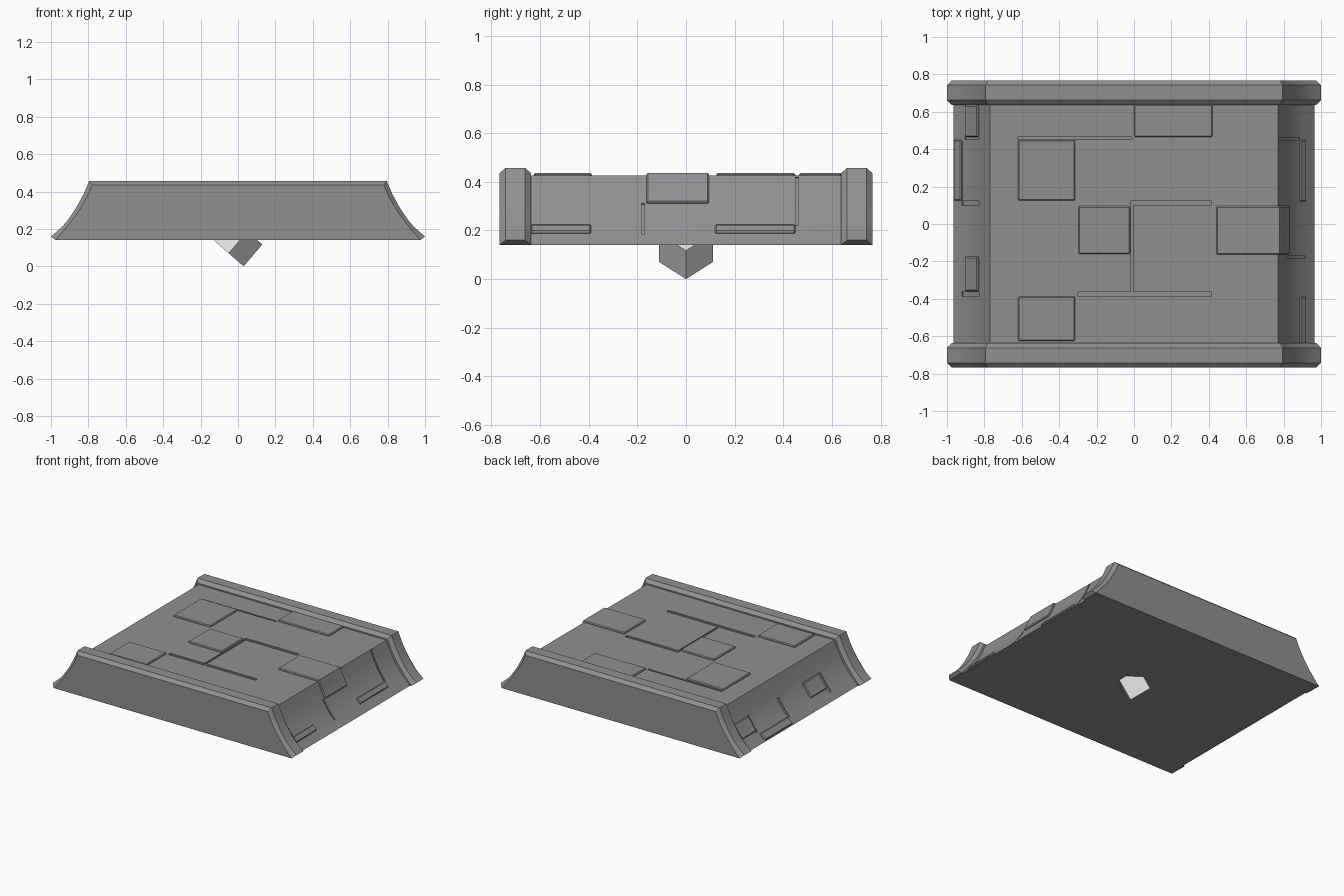
import bpy, bmesh, math
from mathutils import Vector

if "Cube" in bpy.data.objects:
    bpy.data.objects.remove(bpy.data.objects["Cube"])


def material(name, rgb):
    m = bpy.data.materials.new(name)
    m.diffuse_color = (*rgb, 1)
    m.use_nodes = True
    m.node_tree.nodes["Principled BSDF"].inputs["Base Color"].default_value = m.diffuse_color
    return m


STONE = material("stone grey", (0.285, 0.277, 0.285))
PALE = material("pale grey", (0.8, 0.8, 0.8))

# Half profiles (x, z), from the top edge down the flared side
BODY = [(0.77, 0.425), (0.80, 0.355), (0.835, 0.29), (0.88, 0.225), (0.92, 0.183), (0.965, 0.14)]
RIB_IN = [(0.78, 0.435), (0.808, 0.37), (0.848, 0.30), (0.895, 0.235), (0.93, 0.193), (0.975, 0.14), (0.975, 0.14)]
RIB_OUT = [(0.795, 0.457), (0.826, 0.385), (0.867, 0.31), (0.915, 0.24), (0.95, 0.203), (1.0, 0.16), (0.975, 0.14)]


def loft(name, sections, mat=STONE):
    """Join rings of (x, z) points given as (y, ring) and cap both ends."""
    bm = bmesh.new()
    rings = [[bm.verts.new((x, y, z)) for x, z in ring] for y, ring in sections]
    n = len(rings[0])
    for a, b in zip(rings, rings[1:]):
        for i in range(n):
            j = (i + 1) % n
            bm.faces.new((a[i], a[j], b[j], b[i]))
    bm.faces.new(rings[0])
    bm.faces.new(rings[-1])
    bmesh.ops.remove_doubles(bm, verts=bm.verts, dist=1e-5)
    bmesh.ops.recalc_face_normals(bm, faces=bm.faces)
    me = bpy.data.meshes.new(name)
    bm.to_mesh(me)
    bm.free()
    me.materials.append(mat)
    ob = bpy.data.objects.new(name, me)
    bpy.context.collection.objects.link(ob)
    return ob


def closed(half):
    return [(-x, z) for x, z in reversed(half)] + list(half)


def smooth(ob):
    bpy.ops.object.select_all(action='DESELECT')
    ob.select_set(True)
    bpy.context.view_layer.objects.active = ob
    bpy.ops.object.shade_smooth_by_angle(angle=math.radians(25))


def side_x(z):
    for (xa, za), (xb, zb) in zip(BODY, BODY[1:]):
        if zb <= z <= za:
            return xa + (xb - xa) * (za - z) / (za - zb)
    return BODY[-1][0]


def side_path(z0, z1):
    """Points down the flared side between two heights."""
    zs = [z1] + [z for _, z in BODY if z0 + 0.004 < z < z1 - 0.004] + [z0]
    return [(side_x(z), z) for z in zs]


def top_path(x0, x1):
    return [(x0, 0.425), (x1, 0.425)]


def slab(name, path, y0, y1, out=0.011, inn=0.012, side=1):
    """Thick patch following a path on the body surface."""
    pts = [Vector(p) for p in path]
    outer, inner = [], []
    for i, p in enumerate(pts):
        segs = [(b - a).normalized() for a, b in zip(pts, pts[1:])]
        near = segs[max(i - 1, 0):i + 1]
        ns = [Vector((-d.y, d.x)) for d in near]
        n = sum(ns, Vector((0, 0))).normalized()
        k = 1 / n.dot(ns[0])
        outer.append(p + n * out * k)
        inner.append(p - n * inn * k)
    ring = [(side * p.x, p.y) for p in outer + inner[::-1]]
    return loft(name, [(y0, ring), (y1, ring)])


# Main body
body = loft("body", [(-0.645, closed(BODY)), (0.645, closed(BODY))])

# Mortar grooves: path, y range, side
grooves = [
    (top_path(-0.62, -0.01), 0.453, 0.465, 1),
    (top_path(-0.02, 0.415), 0.098, 0.122, 1),
    (top_path(-0.02, -0.005), -0.37, 0.11, 1),
    (top_path(-0.30, 0.415), -0.388, -0.364, 1),
    (side_path(0.22, 0.42), 0.450, 0.463, 1),
    (side_path(0.185, 0.31), -0.182, -0.17, 1),
    (side_path(0.20, 0.30), 0.452, 0.466, -1),
    (side_path(0.183, 0.30), 0.100, 0.122, -1),
    (side_path(0.183, 0.30), -0.388, -0.362, -1),
]
bpy.context.view_layer.objects.active = body
for path, y0, y1, s in grooves:
    cutter = slab("groove_cutter", path, y0, y1, 0.02, 0.009, s)
    cutter.hide_render = True
    mod = body.modifiers.new("groove", 'BOOLEAN')
    mod.operation = 'DIFFERENCE'
    mod.solver = 'EXACT'
    mod.object = cutter
    bpy.ops.object.modifier_apply(modifier=mod.name)
    bpy.data.objects.remove(cutter)
smooth(body)

# Raised stone blocks on the top, over the right edge and on both sides
blocks = [
    ("top_block", top_path(-0.62, -0.315), 0.125, 0.45, 1),
    ("top_block", top_path(0.0, 0.42), 0.465, 0.64, 1),
    ("top_block", top_path(-0.297, -0.02), -0.16, 0.095, 1),
    ("top_block", top_path(-0.62, -0.315), -0.625, -0.387, 1),
    ("corner_block", [(0.44, 0.425)] + side_path(0.31, 0.425), -0.163, 0.095, 1),
    ("side_block", side_path(0.187, 0.22), -0.64, -0.39, 1),
    ("side_block", side_path(0.187, 0.22), 0.12, 0.45, 1),
    ("side_block", side_path(0.205, 0.30), 0.465, 0.635, -1),
    ("side_block", side_path(0.145, 0.185), 0.125, 0.45, -1),
    ("side_block", side_path(0.205, 0.30), -0.36, -0.175, -1),
]
for name, path, y0, y1, s in blocks:
    ob = slab(name, path, y0, y1, side=s)
    bev = ob.modifiers.new("edge", 'BEVEL')
    bev.width = 0.006
    bev.segments = 1
    bev.limit_method = 'ANGLE'
    bev.angle_limit = math.radians(75)

# Chamfered end ribs, front and back
for name, s in (("front_rib", -1), ("back_rib", 1)):
    rib = loft(name, [(s * 0.767, closed(RIB_IN)), (s * 0.742, closed(RIB_OUT)),
                      (s * 0.662, closed(RIB_OUT)), (s * 0.637, closed(RIB_IN))])
    smooth(rib)

# Tilted cube standing on one corner under the middle
corner = Vector((0.03, 0, 0))
e1, e2, e3 = Vector((0.1, 0, 0.117)), Vector((-0.08, 0.11, 0.07)), Vector((-0.08, -0.11, 0.07))
bm = bmesh.new()
bmesh.ops.create_cube(bm, size=1)
for v in bm.verts:
    a, b, c = v.co + Vector((0.5, 0.5, 0.5))
    v.co = corner + e1 * a + e2 * b + e3 * c
bmesh.ops.recalc_face_normals(bm, faces=bm.faces)
me = bpy.data.meshes.new("under_cube")
bm.to_mesh(me)
bm.free()
me.materials.append(PALE)
bpy.context.collection.objects.link(bpy.data.objects.new("under_cube", me))
